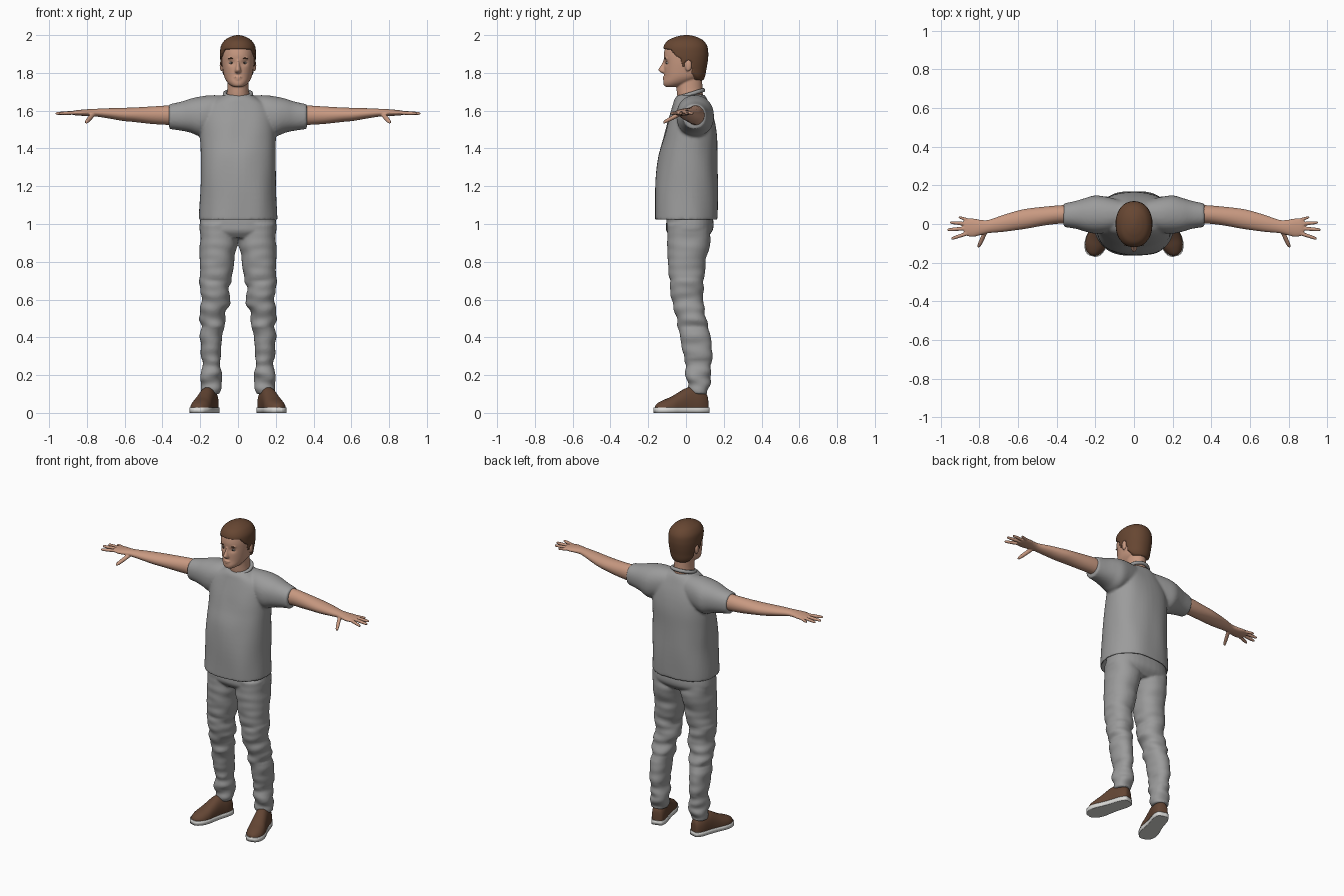
import bpy, bmesh, math
from mathutils import Vector, Matrix, noise

if "Cube" in bpy.data.objects:
    bpy.data.objects.remove(bpy.data.objects["Cube"])

def material(name, rgb):
    m = bpy.data.materials.new(name)
    m.diffuse_color = (*rgb, 1)
    m.use_nodes = True
    m.node_tree.nodes["Principled BSDF"].inputs["Base Color"].default_value = m.diffuse_color
    return m

GREY = material("grey_cloth", (0.33, 0.33, 0.33))
SKIN = material("skin", (0.58, 0.32, 0.22))
HAIR = material("brown_hair", (0.135, 0.062, 0.032))
SHOE = material("brown_leather", (0.125, 0.06, 0.034))
SOLE = material("pale_rubber", (0.7, 0.7, 0.68))
DARK = material("dark_iris", (0.04, 0.03, 0.025))
EYE = material("eye_white", (0.6, 0.55, 0.5))

def spline(rows, sub):
    """Catmull-Rom interpolation between section rows."""
    out = []
    for i in range(len(rows) - 1):
        p0, p1 = rows[max(i - 1, 0)], rows[i]
        p2, p3 = rows[i + 1], rows[min(i + 2, len(rows) - 1)]
        for k in range(sub):
            t = k / sub
            out.append([b + 0.5 * t * (c - a + t * (2*a - 5*b + 4*c - d + t * (3*(b - c) + d - a)))
                        for a, b, c, d in zip(p0, p1, p2, p3)])
    return out + [list(rows[-1])]

def loft(bm, axis, rows, n=36, sub=5, p=2.0, tweak=None):
    """Superellipse rings along an axis; row = (t, a0, a1, b0, b1) extents."""
    rings = []
    for t, a0, a1, b0, b1 in spline(rows, sub):
        ring = []
        for i in range(n):
            w = 2 * math.pi * i / n
            c, s = math.cos(w), math.sin(w)
            a = (a0 + a1) / 2 + (a1 - a0) / 2 * math.copysign(abs(c) ** (2 / p), c)
            b = (b0 + b1) / 2 + (b1 - b0) / 2 * math.copysign(abs(s) ** (2 / p), s)
            co = Vector([(t, a, b), (a, t, b), (a, b, t)][axis])
            ring.append(bm.verts.new(tweak(co) if tweak else co))
        rings.append(ring)
    for r, q in zip(rings, rings[1:]):
        for i in range(n):
            bm.faces.new((r[i], r[(i + 1) % n], q[(i + 1) % n], q[i]))
    bm.faces.new(rings[0])
    bm.faces.new(rings[-1])

def sym(*rows):
    """Rows (t, half_width, b0, b1) centred on x = 0."""
    return [(t, -w, w, b0, b1) for t, w, b0, b1 in rows]

def ball(bm, centre, size):
    m = Matrix.Translation(centre) @ Matrix.Diagonal((*size, 1))
    bmesh.ops.create_uvsphere(bm, u_segments=20, v_segments=12, radius=1, matrix=m)

def finish(name, bm, mat, mirror=False, voxel=0, smooth=0, matrix=None):
    if matrix:
        bm.transform(matrix)
    bmesh.ops.recalc_face_normals(bm, faces=bm.faces)
    for f in bm.faces:
        f.smooth = True
    me = bpy.data.meshes.new(name)
    bm.to_mesh(me)
    bm.free()
    me.materials.append(mat)
    ob = bpy.data.objects.new(name, me)
    bpy.context.collection.objects.link(ob)
    if mirror:
        ob.modifiers.new("mirror", 'MIRROR').use_mirror_merge = False
    if voxel:
        r = ob.modifiers.new("union", 'REMESH')
        r.mode, r.voxel_size, r.use_smooth_shade = 'VOXEL', voxel, True
    if smooth:
        s = ob.modifiers.new("soften", 'SMOOTH')
        s.factor, s.iterations = 0.5, smooth
    return ob

def bump(v, amp, fxy, fz, centre):
    """Cloth folds: push points away from a centre line with noise."""
    d = Vector((v.x - centre[0], v.y - centre[1], 0))
    if d.length > 1e-4:
        v = v + d.normalized() * amp * noise.noise((v.x * fxy, v.y * fxy, v.z * fz))
    return v

# Shirt: torso with a recessed hem, sleeves, collar
bm = bmesh.new()
loft(bm, 2, sym((1.10, .17, -.12, .14), (1.028, .196, -.156, .157), (1.02, .205, -.165, .166),
                (1.045, .207, -.167, .168), (1.2, .2, -.163, .168), (1.35, .198, -.146, .165),
                (1.45, .2, -.12, .163), (1.52, .2, -.1, .155), (1.58, .193, -.082, .142),
                (1.63, .165, -.068, .125), (1.665, .11, -.058, .11), (1.685, .075, -.04, .095)),
     n=48, p=2.4, tweak=lambda v: bump(v, .008, 9, 4, (0, 0)))
for s in (1, -1):
    loft(bm, 0, [(s * x, *r) for x, *r in (
        (.05, -.02, .12, 1.5, 1.68), (.14, -.045, .14, 1.48, 1.682), (.2, -.05, .148, 1.465, 1.675),
        (.25, -.04, .135, 1.483, 1.664), (.3, -.025, .12, 1.494, 1.648), (.365, -.015, .106, 1.503, 1.634))],
        p=2.2)
finish("shirt", bm, GREY, voxel=.008, smooth=4)
bpy.ops.mesh.primitive_torus_add(major_radius=.07, minor_radius=.011, major_segments=40, minor_segments=10,
                                 location=(0, .024, 1.688), rotation=(.3, 0, 0))
collar = bpy.context.object
collar.name = "shirt_collar"
collar.data.materials.append(GREY)
bpy.ops.object.shade_smooth()

# Trousers: one leg mirrored, joined to the pelvis
def leg_folds(v):
    amp = .02 if v.z < .28 or .45 < v.z < .7 else .009
    return bump(v, amp, 7, 22, (.14, .05))

bm = bmesh.new()
loft(bm, 2, [(.1, .1, .188, .022, .115), (.13, .09, .196, .01, .122), (.2, .088, .196, .0, .13),
             (.3, .087, .197, -.012, .14), (.4, .08, .198, -.03, .132), (.5, .063, .198, -.052, .106),
             (.6, .048, .2, -.078, .092), (.7, .034, .202, -.088, .095), (.8, .021, .203, -.095, .106),
             (.9, .004, .203, -.1, .126), (1.0, 0, .2, -.1, .13)], sub=9, p=2.2, tweak=leg_folds)
loft(bm, 2, sym((.925, .16, -.075, .105), (.96, .2, -.103, .138), (1.0, .203, -.105, .146),
                (1.08, .19, -.1, .135)), p=2.4)
finish("trousers", bm, GREY, mirror=True, voxel=.007, smooth=3)

# Shoes, turned outwards
turn = Matrix.Translation((.175, -.025, 0)) @ Matrix.Rotation(math.radians(17), 4, 'Z')
OUTLINE = [(.146, .012), (.138, .032), (.1, .044), (.05, .045), (.02, .046), (-.02, .05),
           (-.06, .055), (-.1, .051), (-.132, .034), (-.144, .014)]
TOPS = (.06, .1, .125, .135, .128, .105, .083, .067, .05, .036)

def clamp_z(lo, hi):
    return lambda v: Vector((v.x, v.y, min(max(v.z, lo), hi)))

bm = bmesh.new()
loft(bm, 1, [(y, -w, w, -.03, z) for (y, w), z in zip(OUTLINE, TOPS)], p=2.3, tweak=clamp_z(.012, 1))
finish("shoe_uppers", bm, SHOE, mirror=True, matrix=turn)
bm = bmesh.new()
loft(bm, 1, [(y * 1.025, -w - .003, w + .003, -.185, .213) for y, w in OUTLINE], tweak=clamp_z(0, .028))
finish("shoe_soles", bm, SOLE, mirror=True, matrix=turn)

# Arms with hands
def finger(bm, axis, base, tip, r):
    a, b = Vector(base), Vector(tip)
    others = [i for i in range(3) if i != axis]
    rows = []
    for t, k in ((0, 1), (.5, 1), (.85, .85), (.97, .55), (1, .2)):
        c = a.lerp(b, t)
        rows.append((c[axis], *[c[i] + e * r * k for i in others for e in (-1, 1)]))
    loft(bm, axis, rows, n=14, sub=3)

bm = bmesh.new()
loft(bm, 0, [(.3, .0, .1, 1.52, 1.63), (.38, .002, .097, 1.525, 1.627), (.46, -.007, .09, 1.53, 1.622),
             (.55, -.023, .08, 1.54, 1.617), (.61, -.032, .067, 1.546, 1.615), (.68, -.041, .046, 1.558, 1.613),
             (.75, -.047, .022, 1.569, 1.61), (.79, -.056, .021, 1.572, 1.608), (.83, -.066, .028, 1.573, 1.605),
             (.865, -.062, .028, 1.576, 1.601), (.88, -.052, .02, 1.58, 1.597)])
for base, tip, r in (((.85, .018), (.908, .036), .0085), ((.855, .0), (.953, .008), .0095),
                     ((.86, -.022), (.967, -.03), .01), ((.855, -.046), (.947, -.077), .01)):
    finger(bm, 0, (*base, 1.589), (*tip, 1.585), r)
finger(bm, 1, (.765, -.03, 1.583), (.805, -.121, 1.537), .0125)
finish("arms", bm, SKIN, mirror=True, voxel=.004, smooth=2)

# Head: skull with eye sockets, neck, nose, lips, brow and ears
def sockets(v):
    if v.y < -.03:
        g = math.exp(-((abs(v.x) - .034) / .016) ** 2 - ((v.z - 1.853) / .014) ** 2)
        v.y += .009 * g
    return v

bm = bmesh.new()
loft(bm, 2, sym((1.726, .022, -.108, -.06), (1.734, .04, -.117, -.01), (1.752, .058, -.12, .04),
                (1.78, .073, -.116, .085), (1.82, .081, -.116, .1), (1.86, .086, -.116, .107),
                (1.9, .087, -.117, .109), (1.94, .083, -.107, .104), (1.97, .06, -.08, .08),
                (1.985, .025, -.04, .045)), n=64, sub=7, p=2.15, tweak=sockets)
loft(bm, 2, sym((1.6, .062, -.03, .09), (1.67, .06, -.045, .09), (1.72, .056, -.05, .087),
                (1.8, .055, -.05, .085)))
loft(bm, 2, sym((1.872, .007, -.118, -.08), (1.845, .01, -.13, -.08), (1.818, .016, -.146, -.08),
                (1.805, .018, -.138, -.08), (1.797, .012, -.122, -.08)), n=20)
ball(bm, (0, -.113, 1.777), (.022, .011, .005))
ball(bm, (0, -.112, 1.766), (.019, .011, .006))
for s in (1, -1):
    ball(bm, (s * .034, -.102, 1.876), (.02, .009, .007))
    ball(bm, (s * .088, .012, 1.838), (.009, .018, .03))
finish("head", bm, SKIN, voxel=.0045, smooth=2)

# Hair: a shell that sinks into the skull below the hairline
def hairline(y):
    pts = ((-.2, 1.932), (-.085, 1.925), (-.06, 1.895), (-.03, 1.875), (-.022, 1.835), (-.004, 1.835),
           (.002, 1.868), (.024, 1.866), (.034, 1.8), (.06, 1.765), (.2, 1.75))
    for (y0, z0), (y1, z1) in zip(pts, pts[1:]):
        if y <= y1:
            return z0 + (z1 - z0) * (y - y0) / (y1 - y0)

def sink(v):
    k = min(max((hairline(v.y) - v.z) / .006, 0), 1)
    return Vector((v.x * (1 - .28 * k), v.y * (1 - .28 * k), v.z))

bm = bmesh.new()
loft(bm, 2, sym((1.745, .05, -.05, .084), (1.78, .08, -.1, .1), (1.82, .088, -.11, .108),
                (1.86, .093, -.115, .115), (1.9, .095, -.12, .118), (1.94, .091, -.118, .113),
                (1.97, .073, -.098, .093), (1.988, .047, -.062, .062), (1.997, .022, -.03, .033),
                (2.0, .005, -.006, .01)), n=96, sub=10, p=2.15, tweak=sink)
finish("hair", bm, HAIR)

# Eyes and eyebrows
for name, mat, centre, size in (("eyes", EYE, (.034, -.095, 1.853), (.013, .011, .0075)),
                                ("irises", DARK, (.034, -.1045, 1.853), (.0055, .003, .006)),
                                ("eyebrows", HAIR, (.035, -.109, 1.877), (.018, .004, .0035))):
    bm = bmesh.new()
    ball(bm, centre, size)
    finish(name, bm, mat, mirror=True)
